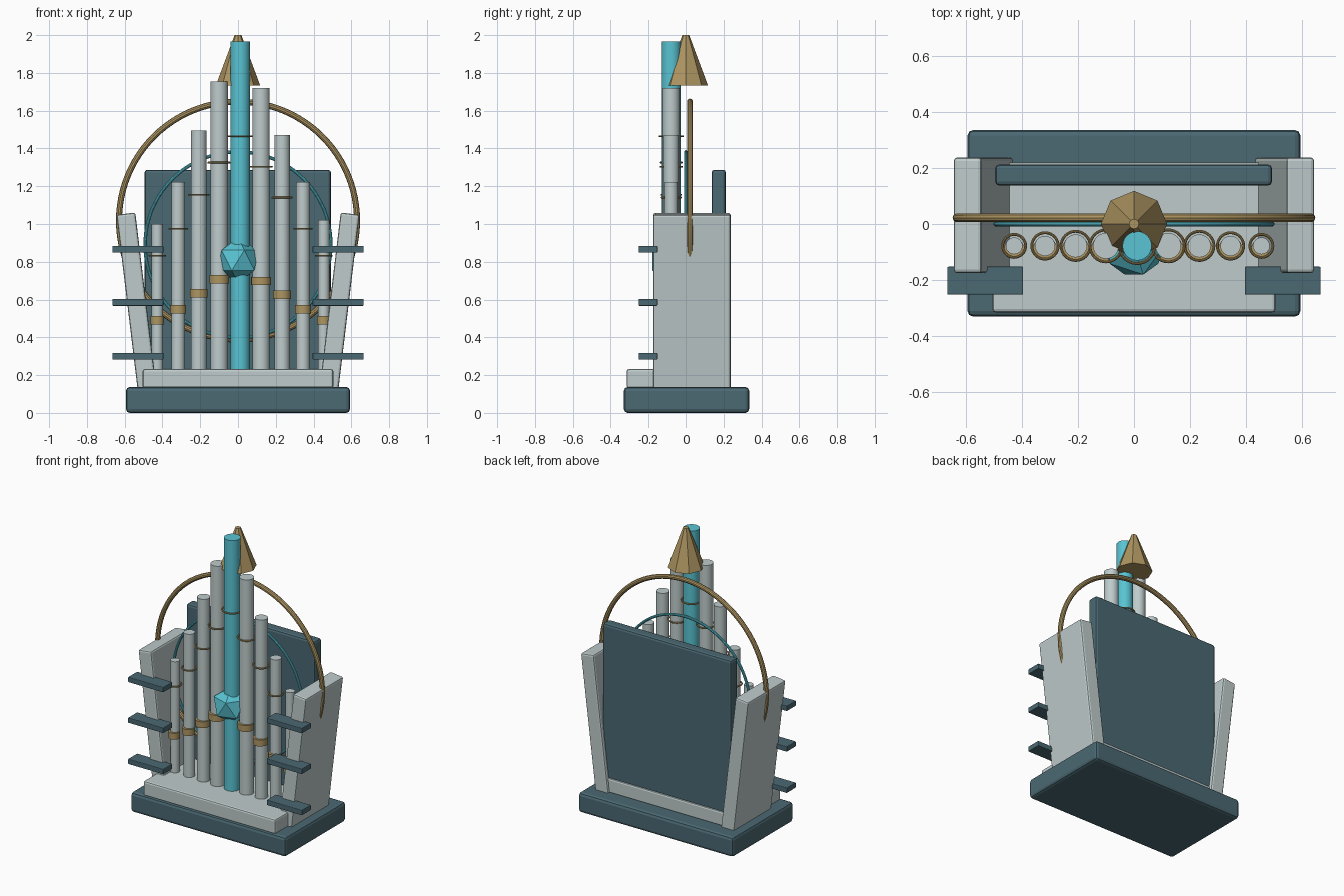
import bpy
import math

if "Cube" in bpy.data.objects:
    bpy.data.objects.remove(bpy.data.objects["Cube"])


def make_mat(name, rgb):
    m = bpy.data.materials.new(name)
    m.diffuse_color = (*rgb, 1)
    m.use_nodes = True
    m.node_tree.nodes["Principled BSDF"].inputs["Base Color"].default_value = m.diffuse_color
    return m


STONE = make_mat("pale_stone", (0.52, 0.60, 0.60))
SLATE = make_mat("dark_slate", (0.07, 0.14, 0.17))
GOLD = make_mat("old_gold", (0.42, 0.30, 0.12))
CYAN = make_mat("cyan_glow", (0.10, 0.55, 0.65))


def finish(name, mat, smooth=False):
    ob = bpy.context.object
    ob.name = name
    ob.data.materials.append(mat)
    if smooth:
        bpy.ops.object.shade_smooth_by_angle(angle=math.radians(35))
    return ob


def box(name, x, y, z, mat, bevel=0.012, lean=0):
    """Box from (min, max) ranges, optionally leaning about y."""
    centre = [(a + b) / 2 for a, b in (x, y, z)]
    bpy.ops.mesh.primitive_cube_add(size=1, location=centre)
    ob = finish(name, mat)
    ob.scale = [b - a for a, b in (x, y, z)]
    bpy.ops.object.transform_apply(location=False, rotation=False, scale=True)
    ob.rotation_euler.y = lean
    mod = ob.modifiers.new("bevel", 'BEVEL')
    mod.width = bevel
    mod.segments = 2
    return ob


def tube(name, x, y, z0, z1, r, mat):
    bpy.ops.mesh.primitive_cylinder_add(vertices=24, radius=r, depth=z1 - z0,
                                        location=(x, y, (z0 + z1) / 2))
    return finish(name, mat, True)


def ring(name, loc, major, minor, mat, upright=False, seg=32):
    bpy.ops.mesh.primitive_torus_add(location=loc, major_radius=major, minor_radius=minor,
                                     major_segments=seg, minor_segments=10,
                                     rotation=(math.pi / 2 if upright else 0, 0, 0))
    return finish(name, mat, True)


# Base, step and back panel
box("base_plinth", (-0.593, 0.593), (-0.33, 0.335), (0, 0.137), SLATE, 0.02)
box("pipe_step", (-0.505, 0.505), (-0.315, 0.22), (0.13, 0.232), STONE)
box("back_panel", (-0.495, 0.492), (0.137, 0.212), (0.22, 1.287), SLATE, 0.015)

# Leaning side pillars and their fins
for side, s in (("left", -1), ("right", 1)):
    box(f"{side}_pillar", (s * 0.536 - 0.05, s * 0.536 + 0.05), (-0.175, 0.237),
        (0.1, 1.058), STONE, 0.012, s * 0.12)
    for i, z in enumerate((0.30, 0.585, 0.866)):
        box(f"{side}_fin_{i + 1}", (s * 0.53 - 0.135, s * 0.53 + 0.135), (-0.252, -0.152),
            (z - 0.018, z + 0.018), SLATE, 0.004)

# Pipes: x, radius, top, thin ring height, band height
PY = -0.078
PIPES = [
    (-0.427, 0.030, 1.00, 0.832, 0.49), (-0.317, 0.036, 1.222, 0.975, 0.548),
    (-0.208, 0.041, 1.495, 1.155, 0.633), (-0.100, 0.046, 1.755, 1.325, 0.708),
    (0.011, 0.052, 1.965, 1.465, 0.775), (0.122, 0.046, 1.72, 1.303, 0.698),
    (0.233, 0.041, 1.47, 1.14, 0.625), (0.344, 0.036, 1.222, 0.975, 0.548),
    (0.454, 0.030, 1.022, 0.832, 0.49),
]
for i, (x, r, top, zr, zb) in enumerate(PIPES):
    mat = CYAN if i == 4 else STONE
    tube(f"pipe_{i + 1}", x, PY, 0.22, top, r, mat)
    ring(f"pipe_ring_{i + 1}", (x, PY, zr), r + 0.011, 0.005, GOLD)
    tube(f"pipe_band_{i + 1}", x, PY - 0.01, zb - 0.022, zb + 0.022, r + 0.006, GOLD)

# Halo rings behind the pipes
ring("outer_halo", (0, 0.022, 1.018), 0.63, 0.016, GOLD, True, 96)
ring("inner_halo", (0, 0, 0.89), 0.492, 0.009, CYAN, True, 96)

# Faceted crystal and spire
bpy.ops.mesh.primitive_ico_sphere_add(subdivisions=1, radius=0.12, location=(0, PY, 0.808))
finish("heart_crystal", CYAN)
bpy.ops.mesh.primitive_cone_add(vertices=8, radius1=0.118, radius2=0.018, depth=0.268,
                                location=(0, 0, 1.866))
finish("spire_cap", GOLD)
